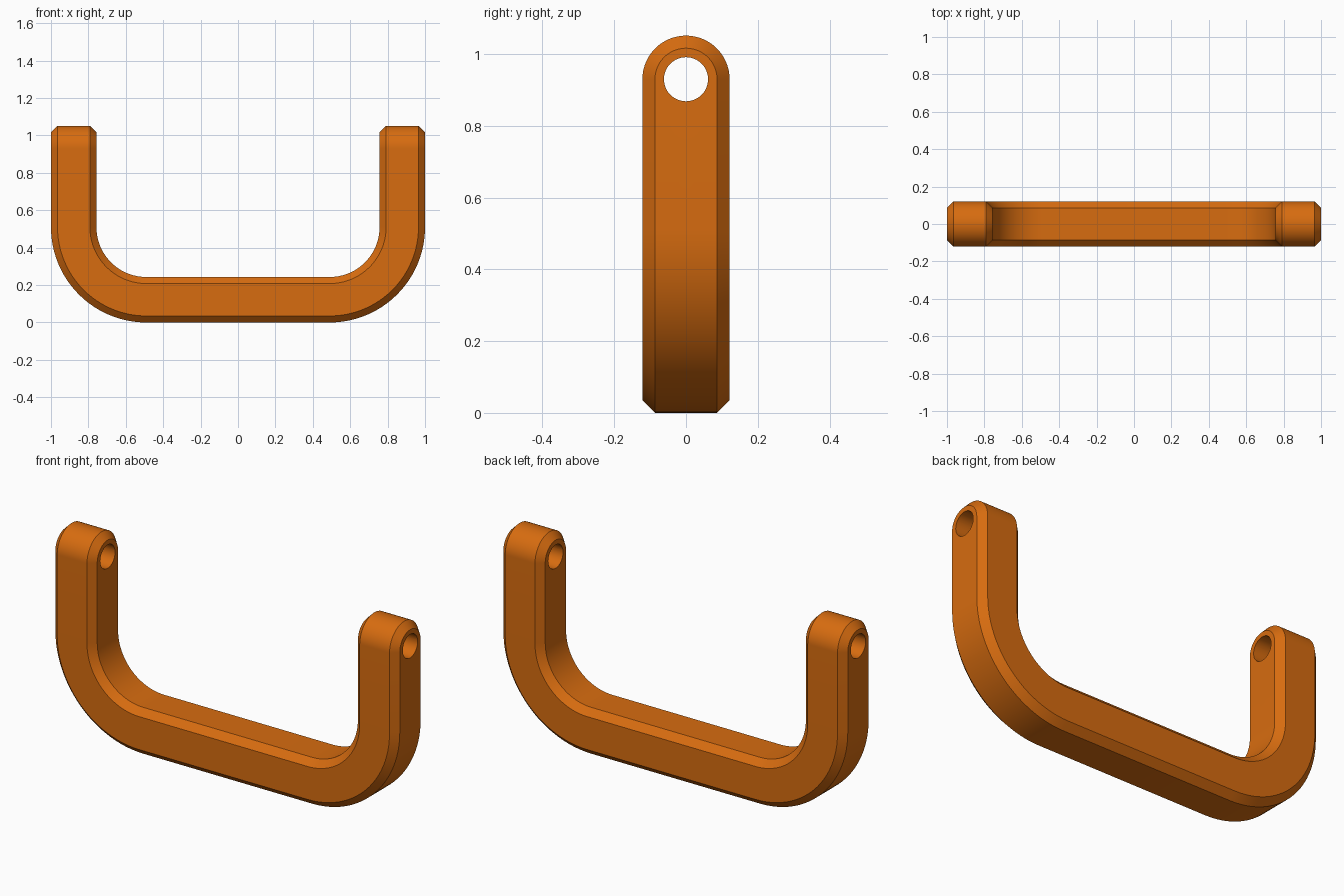
import bpy, bmesh, math

if "Cube" in bpy.data.objects:
    bpy.data.objects.remove(bpy.data.objects["Cube"])

H, F = 0.1215, 0.0865          # half width of the bar, half width of its flats
R = 0.51                       # outer bend radius
EYE_Z, EYE_R = 0.93, 0.0615    # hole height and radius
SEG = 24

orange = bpy.data.materials.new("orange")
orange.diffuse_color = (0.68, 0.15, 0.005, 1)
orange.use_nodes = True
orange.node_tree.nodes["Principled BSDF"].inputs["Base Color"].default_value = orange.diffuse_color

# Chamfered square section: (outward, depth), with a point midway on each side face
half = [(-H, 0), (-H, F), (-F, H), (F, H), (H, F), (H, 0)]
section = half + [(u, -y) for u, y in half[-2:0:-1]]

# Stations along the U: centre line x, z and outward direction
mid, bend = R - H, 1 - R
path = [(-(1 - H), EYE_Z, -1, 0)]
for side, start in ((-1, math.pi), (1, 1.5 * math.pi)):
    for i in range(SEG + 1):
        a = start + i * math.pi / 2 / SEG
        c, s = math.cos(a), math.sin(a)
        path.append((side * bend + mid * c, R + mid * s, c, s))
path.append((1 - H, EYE_Z, 1, 0))

bm = bmesh.new()


def bridge(rings, closed):
    for a, b in zip(rings, rings[1:]):
        n = len(a)
        for i in range(n if closed else n - 1):
            j = (i + 1) % n
            quad = list(dict.fromkeys((a[i], a[j], b[j], b[i])))
            bm.faces.new(quad)


# U-shaped bar
bridge([[bm.verts.new((x + nx * u, y, z + nz * u)) for u, y in section]
        for x, z, nx, nz in path], True)

# Rounded, chamfered ends: half profile turned about the hole axis
for side in (-1, 1):
    x0 = side * (1 - H)
    ends = [bm.verts.new((x0 + u, 0, EYE_Z)) for u in (-H, H)]
    rings = []
    for i in range(2 * SEG + 1):
        a = math.pi * i / (2 * SEG)
        rim = [bm.verts.new((x0 + u, r * math.cos(a), EYE_Z + r * math.sin(a)))
               for u, r in half[1:-1]]
        rings.append([ends[0]] + rim + [ends[1]])
    bridge(rings, False)

bmesh.ops.remove_doubles(bm, verts=bm.verts, dist=1e-4)
bmesh.ops.recalc_face_normals(bm, faces=bm.faces)
mesh = bpy.data.meshes.new("shackle_bar")
bm.to_mesh(mesh)
bm.free()
mesh.materials.append(orange)
bar = bpy.data.objects.new("shackle_bar", mesh)
bpy.context.collection.objects.link(bar)

# Pin hole through both ends
bpy.ops.mesh.primitive_cylinder_add(vertices=48, radius=EYE_R, depth=2.4,
                                    location=(0, 0, EYE_Z), rotation=(0, math.pi / 2, 0))
cutter = bpy.context.object
cutter.name = "hole_cutter"
cutter.data.materials.append(orange)
cutter.hide_render = True

bpy.ops.object.select_all(action='DESELECT')
bpy.context.view_layer.objects.active = bar
bar.select_set(True)
cut = bar.modifiers.new("pin_hole", 'BOOLEAN')
cut.operation, cut.solver, cut.object = 'DIFFERENCE', 'EXACT', cutter
bpy.ops.object.modifier_apply(modifier=cut.name)
bpy.data.objects.remove(cutter)

bpy.ops.object.shade_smooth_by_angle(angle=math.radians(30))
